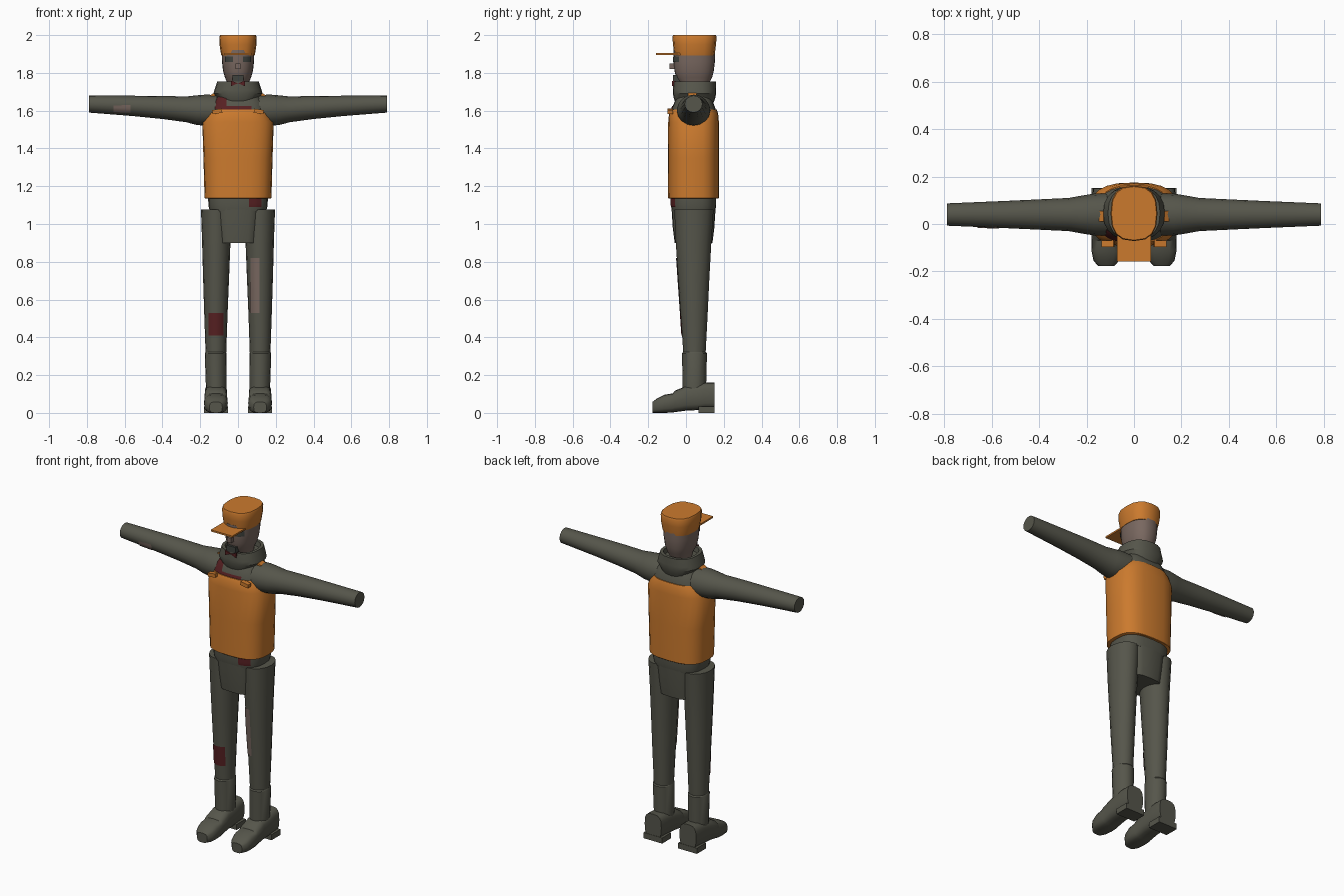
import bpy, bmesh, math
from mathutils import Vector
from mathutils.bvhtree import BVHTree

if "Cube" in bpy.data.objects:
    bpy.data.objects.remove(bpy.data.objects["Cube"])


def material(name, rgb):
    m = bpy.data.materials.new(name)
    m.diffuse_color = (*rgb, 1)
    m.use_nodes = True
    m.node_tree.nodes["Principled BSDF"].inputs["Base Color"].default_value = m.diffuse_color
    return m


GREY = material("grey cloth", (0.092, 0.092, 0.070))
ORANGE = material("orange cloth", (0.60, 0.195, 0.027))
RED = material("dark red", (0.095, 0.0145, 0.016))
SKIN = material("skin", (0.19, 0.137, 0.116))
DARK = material("dark grey", (0.05, 0.055, 0.048))


def finish(name, bm, mat, smooth=True):
    me = bpy.data.meshes.new(name)
    bm.to_mesh(me)
    bm.free()
    me.materials.append(mat)
    ob = bpy.data.objects.new(name, me)
    bpy.context.collection.objects.link(ob)
    if smooth:
        bpy.ops.object.select_all(action='DESELECT')
        ob.select_set(True)
        bpy.context.view_layer.objects.active = ob
        bpy.ops.object.shade_smooth_by_angle(angle=math.radians(32))
    return ob


def loft(name, rings, mat, axis='z', sides=16, power=2.0):
    """Capped skin over rings of (position, centre u, centre v, radius u, radius v)."""
    place = {'z': lambda t, u, v: (u, v, t),
             'x': lambda t, u, v: (t, u, v),
             'y': lambda t, u, v: (u, t, v)}[axis]
    bm = bmesh.new()
    loops = []
    for t, cu, cv, ru, rv in rings:
        loop = []
        for i in range(sides):
            a = 2 * math.pi * i / sides
            c, s = math.cos(a), math.sin(a)
            u = cu + ru * math.copysign(abs(c) ** (2 / power), c)
            v = cv + rv * math.copysign(abs(s) ** (2 / power), s)
            loop.append(bm.verts.new(place(t, u, v)))
        loops.append(loop)
    for a, b in zip(loops, loops[1:]):
        for i in range(sides):
            j = (i + 1) % sides
            bm.faces.new((a[i], a[j], b[j], b[i]))
    bm.faces.new(loops[0])
    bm.faces.new(loops[-1])
    bmesh.ops.recalc_face_normals(bm, faces=bm.faces)
    return finish(name, bm, mat)


def box(name, lo, hi, mat, tilt=0.0):
    bm = bmesh.new()
    bmesh.ops.create_cube(bm, size=1)
    bmesh.ops.scale(bm, vec=[b - a for a, b in zip(lo, hi)], verts=bm.verts)
    ob = finish(name, bm, mat, False)
    ob.location = [(a + b) / 2 for a, b in zip(lo, hi)]
    ob.rotation_euler.y = tilt
    return ob


def patch(name, target, x0, x1, z0, z1, mat, n=6):
    """Thin sheet laid on the front of a part."""
    src = bmesh.new()
    src.from_mesh(target.data)
    tree = BVHTree.FromBMesh(src)
    bm = bmesh.new()
    grid = {}
    for i in range(n + 1):
        for k in range(n + 1):
            x, z = x0 + (x1 - x0) * i / n, z0 + (z1 - z0) * k / n
            p, nrm, _, _ = tree.ray_cast(Vector((x, -2, z)), Vector((0, 1, 0)))
            if p:
                grid[i, k] = bm.verts.new(p + nrm * 0.004)
    for i in range(n):
        for k in range(n):
            q = [grid.get(c) for c in ((i, k), (i + 1, k), (i + 1, k + 1), (i, k + 1))]
            if all(q):
                bm.faces.new(q)
    src.free()
    return finish(name, bm, mat)


# Head, face and cap
head = loft("head", [(1.70, 0, .05, .05, .06), (1.745, 0, .045, .055, .078),
                     (1.775, 0, .043, .069, .095), (1.81, 0, .043, .079, .104),
                     (1.86, 0, .043, .085, .11), (1.92, 0, .043, .086, .109)], SKIN, sides=24, power=2.3)
for s, side in ((1, "left"), (-1, "right")):
    a, b = sorted((s * .025, s * .065))
    patch(side + "_eye", head, a, b, 1.857, 1.888, DARK)
box("nose", (-.014, -.087, 1.82), (.014, -.06, 1.85), SKIN)
box("mouth", (-.03, -.068, 1.755), (.03, -.03, 1.79), DARK)
loft("cap", [(1.893, 0, .045, .088, .106), (1.905, 0, .045, .091, .108),
             (1.95, 0, .045, .098, .114), (1.99, 0, .045, .099, .117),
             (2.0, 0, .045, .095, .113)], ORANGE, sides=16, power=2.6)
box("cap_brim", (-.072, -.158, 1.896), (.072, 0, 1.906), ORANGE)

# Collar with a sunken rim
loft("collar", [(1.63, 0, .045, .10, .095), (1.66, 0, .045, .105, .108),
                (1.69, 0, .045, .13, .115), (1.71, 0, .045, .125, .115),
                (1.755, 0, .046, .11, .112), (1.755, 0, .046, .093, .094),
                (1.725, 0, .046, .088, .09)], GREY, sides=20, power=2.4)

# Neck bow
for s, side in ((1, "left"), (-1, "right")):
    bm = bmesh.new()
    front = [bm.verts.new(p) for p in ((0, -.073, 1.745), (s * .036, -.073, 1.73), (s * .036, -.073, 1.758))]
    bm.faces.new(front if s > 0 else front[::-1])
    ext = bmesh.ops.extrude_face_region(bm, geom=bm.faces[:])
    bmesh.ops.translate(bm, vec=(0, .02, 0), verts=[v for v in ext["geom"] if isinstance(v, bmesh.types.BMVert)])
    bmesh.ops.recalc_face_normals(bm, faces=bm.faces)
    finish(side + "_bow", bm, RED, False)

# Shirt, vest and pelvis
shirt = loft("shirt", [(1.07, 0, .04, .15, .115), (1.10, 0, .04, .157, .12),
                       (1.14, 0, .04, .158, .12), (1.54, 0, .04, .165, .122),
                       (1.61, 0, .041, .15, .116), (1.65, 0, .041, .135, .10),
                       (1.69, 0, .042, .10, .08)], GREY, sides=24, power=2.8)
loft("vest", [(1.135, 0, .04, .172, .132), (1.137, 0, .04, .177, .134),
              (1.35, 0, .04, .183, .135), (1.54, 0, .04, .189, .134),
              (1.585, 0, .04, .165, .13), (1.605, 0, .041, .15, .122)], ORANGE, sides=24, power=2.8)
loft("pelvis", [(.90, 0, .04, .102, .10), (.98, 0, .04, .11, .11),
                (1.09, 0, .04, .122, .117)], GREY, sides=20, power=3.5)
patch("chest_patch", shirt, -.12, -.06, 1.607, 1.68, RED)
patch("chest_strip", shirt, -.06, .07, 1.607, 1.622, RED)
patch("waist_patch", shirt, .058, .122, 1.09, 1.135, RED)

for s, side in ((1, "left"), (-1, "right")):
    # Vest buckles and shoulder tabs
    box(side + "_buckle", (s * .11 - .026, -.098, 1.585), (s * .11 + .026, -.07, 1.607), ORANGE, s * .15)
    box(side + "_shoulder_tab", (s * .128 - .011, .01, 1.655), (s * .128 + .011, .055, 1.69), ORANGE, s * .6)

    # Arm
    arm = loft(side + "_arm", [(s * x, .04, z, ry, rz) for x, z, ry, rz in (
        (.08, 1.60, .09, .082), (.17, 1.602, .088, .083), (.22, 1.603, .08, .078),
        (.275, 1.607, .07, .068), (.40, 1.617, .064, .061), (.55, 1.625, .057, .054),
        (.79, 1.635, .047, .045))], GREY, 'x')

    # Leg and boot shaft
    leg = loft(side + "_leg", [(z, s * x, y, rx, ry) for z, x, y, rx, ry in (
        (.30, .117, .045, .054, .058), (.53, .117, .043, .062, .072),
        (.72, .116, .041, .069, .083), (.90, .115, .04, .075, .094),
        (1.078, .115, .042, .081, .104))], GREY)
    loft(side + "_boot_shaft", [(.08, s * .115, .044, .053, .061), (.315, s * .118, .045, .058, .066),
                                (.322, s * .118, .045, .054, .060)], GREY)

    # Shoe from heel to toe
    loft(side + "_shoe", [(y, s * .117, (lo + hi) / 2, rx, (hi - lo) / 2) for y, lo, hi, rx in (
        (.15, .02, .162, .056), (.10, .02, .16, .06), (.07, .015, .155, .06),
        (0, .012, .142, .06), (-.06, .004, .117, .062), (-.07, .002, .103, .063),
        (-.115, 0, .096, .062), (-.155, 0, .075, .054), (-.178, 0, .058, .034))],
        GREY, 'y', 16, 3.2)
    box(side + "_heel", (s * .117 - .063, .065, 0), (s * .117 + .063, .152, .034), GREY)

    # Worn patches
    if s < 0:
        patch("sleeve_patch", arm, -.66, -.57, 1.592, 1.628, SKIN)
        patch("knee_patch", leg, -.155, -.08, .41, .53, RED)
    else:
        patch("thigh_patch", leg, .068, .115, .53, .82, SKIN)
